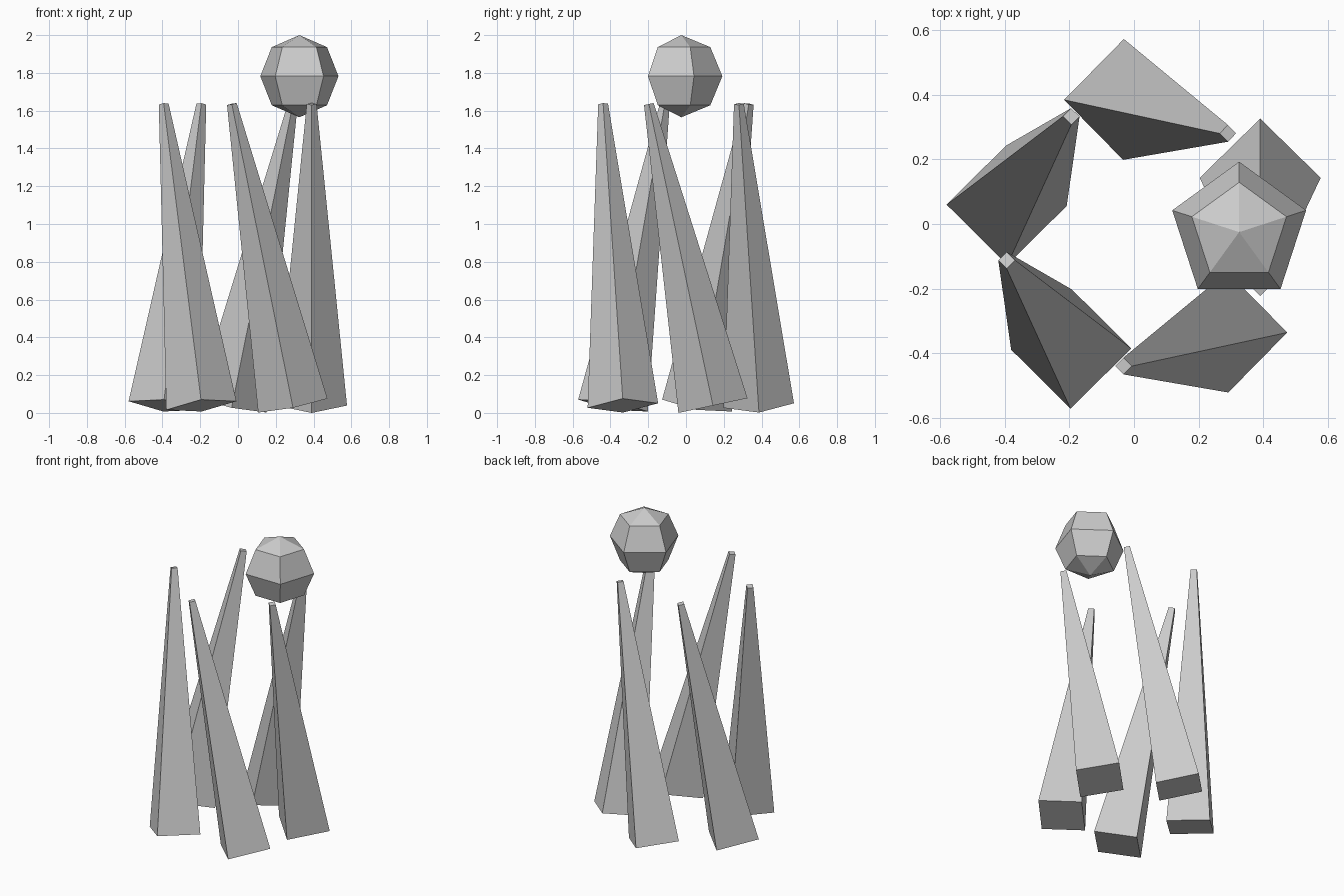
import bpy, bmesh
from math import radians, tau, cos, sin
from mathutils import Matrix, Vector

cube = bpy.data.objects.get("Cube")
if cube:
    bpy.data.objects.remove(cube, do_unlink=True)

stone = bpy.data.materials.new("pale grey stone")
stone.use_nodes = True
GREY = (0.6, 0.6, 0.6, 1)
stone.diffuse_color = GREY
stone.node_tree.nodes["Principled BSDF"].inputs["Base Color"].default_value = GREY

SPIRES = 5
CENTRE = Vector((0.012, -0.027, 0))
RING, LEAN = 0.378, radians(12)


def finish(name, bm):
    mesh = bpy.data.meshes.new(name)
    bmesh.ops.recalc_face_normals(bm, faces=bm.faces)
    bm.to_mesh(mesh)
    bm.free()
    mesh.materials.append(stone)
    obj = bpy.data.objects.new(name, mesh)
    bpy.context.collection.objects.link(obj)
    return obj


# Ring of square tapered spires, each leaning sideways about its outward axis
for i in range(SPIRES):
    angle = tau * i / SPIRES
    outward = Vector((cos(angle), sin(angle), 0))
    bm = bmesh.new()
    bmesh.ops.create_cone(bm, cap_ends=True, segments=4,
                          radius1=0.187, radius2=0.026, depth=1.632)
    spire = finish(f"spire_{i + 1}", bm)
    place = CENTRE + outward * RING + Vector((0, 0, 0.837))
    spire.matrix_world = Matrix.Translation(place) @ Matrix.Rotation(LEAN, 4, outward)

# Floating five-sided jewel, one corner towards the back
bm = bmesh.new()
bmesh.ops.create_uvsphere(bm, u_segments=5, v_segments=4, radius=0.2175)
ring = [v for v in bm.verts if abs(v.co.x) + abs(v.co.y) > 0.01]
corner = ring[0].co.xy
turn = Vector((0, 1)).angle_signed(corner)  # clockwise angle from +y to the corner
bmesh.ops.rotate(bm, verts=bm.verts, matrix=Matrix.Rotation(turn, 3, "Z"))
jewel = finish("floating_jewel", bm)
jewel.location = (0.325, -0.025, 1.7825)
